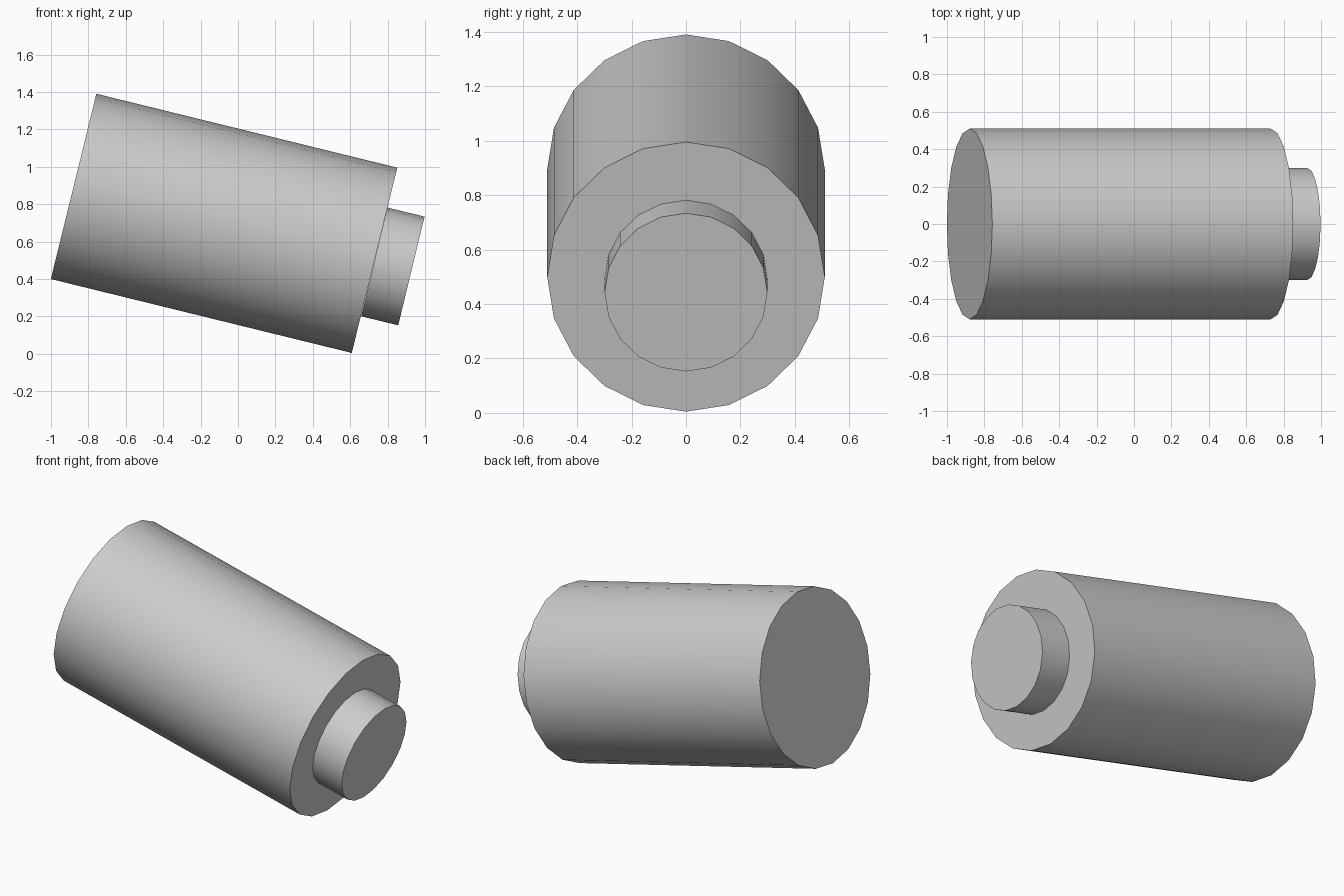
import bpy, math
from mathutils import Vector

if "Cube" in bpy.data.objects:
    bpy.data.objects.remove(bpy.data.objects["Cube"])

SIDES = 20


def cylinder(name, start, end, radius):
    """Capped cylinder between two axis points, smooth wall and sharp rims."""
    start, end = Vector(start), Vector(end)
    axis = end - start
    tilt = math.atan2(axis.x, axis.z)
    bpy.ops.mesh.primitive_cylinder_add(
        vertices=SIDES, radius=radius, depth=axis.length,
        location=(start + end) / 2, rotation=(0, tilt, 0))
    ob = bpy.context.object
    ob.name = name
    bpy.ops.object.shade_smooth_by_angle(angle=math.radians(30))
    return ob


# Large tilted drum
cylinder("main_barrel", (-0.879, 0, 0.895), (0.73, 0, 0.50), 0.51)

# Narrow stub on the lower end face
cylinder("end_stub", (0.729, 0, 0.491), (0.927, 0, 0.443), 0.299)
